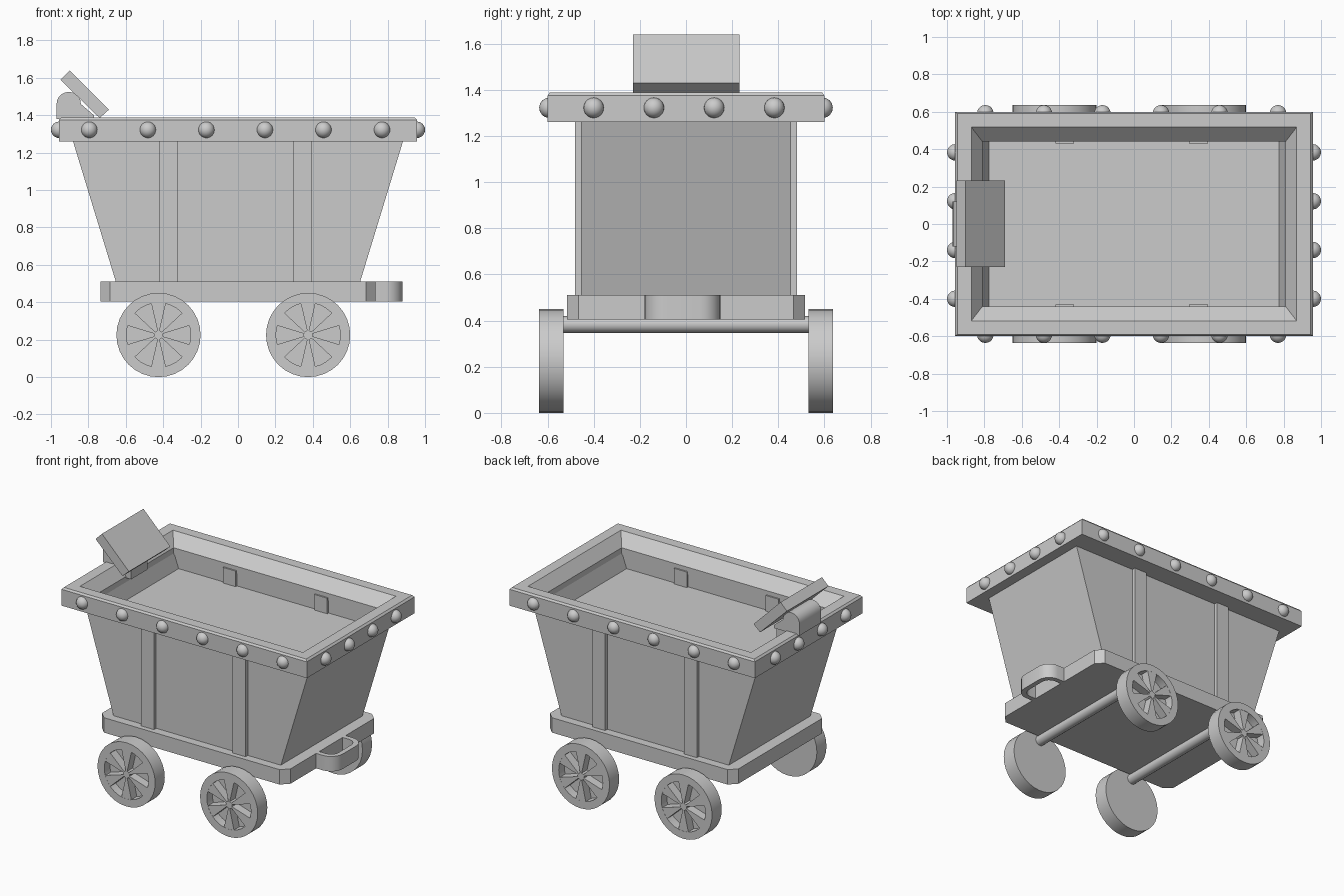
import bpy, bmesh, math
from mathutils import Vector

cube = bpy.data.objects.get("Cube")
if cube:
    bpy.data.objects.remove(cube, do_unlink=True)

GREY = (0.6, 0.6, 0.6, 1.0)
grey = bpy.data.materials.new("plain grey")
grey.use_nodes = True
grey.diffuse_color = GREY
for node in grey.node_tree.nodes:
    if node.type == 'BSDF_PRINCIPLED':
        node.inputs["Base Color"].default_value = GREY


def finish(name, bm, smooth=False):
    bmesh.ops.recalc_face_normals(bm, faces=bm.faces)
    mesh = bpy.data.meshes.new(name)
    bm.to_mesh(mesh)
    bm.free()
    mesh.materials.append(grey)
    if smooth:
        mesh.polygons.foreach_set("use_smooth", [True] * len(mesh.polygons))
        mesh.set_sharp_from_angle(angle=math.radians(35))
    obj = bpy.data.objects.new(name, mesh)
    bpy.context.collection.objects.link(obj)
    return obj


def loft(name, rings, closed=False, smooth=False):
    """Skin a list of point rings; cap the ends, or join last ring to first."""
    bm = bmesh.new()
    loops = [[bm.verts.new(p) for p in ring] for ring in rings]
    pairs = list(zip(loops, loops[1:]))
    if closed:
        pairs.append((loops[-1], loops[0]))
    else:
        bm.faces.new(loops[0])
        bm.faces.new(loops[-1])
    n = len(loops[0])
    for a, b in pairs:
        for i in range(n):
            j = (i + 1) % n
            bm.faces.new((a[i], a[j], b[j], b[i]))
    return finish(name, bm, smooth)


def rect(hx, hy, z):
    return [(-hx, -hy, z), (hx, -hy, z), (hx, hy, z), (-hx, hy, z)]


def circle(r, x, y, z, n=32):
    return [(x + r * math.cos(math.tau * i / n), y, z + r * math.sin(math.tau * i / n))
            for i in range(n)]


def prism(name, pts, lo, hi, axis, smooth=False):
    """Extrude a flat outline along y (points are x, z) or z (points are x, y)."""
    def place(p, t):
        return (p[0], t, p[1]) if axis == 'y' else (p[0], p[1], t)
    return loft(name, [[place(p, t) for p in pts] for t in (lo, hi)], smooth=smooth)


def box(name, x0, x1, y0, y1, z0, z1):
    return prism(name, [(x0, y0), (x1, y0), (x1, y1), (x0, y1)], z0, z1, 'z')


def arc(cx, cy, r, start, end, n=6):
    return [(cx + r * math.cos(math.radians(start + (end - start) * i / n)),
             cy + r * math.sin(math.radians(start + (end - start) * i / n)))
            for i in range(n + 1)]


# Tub: tapered ends, upright sides, shallow filled inside
loft("tub", [rect(0.65, 0.455, 0.5), rect(0.885, 0.455, 1.27),
             rect(0.81, 0.445, 1.27), rect(0.775, 0.445, 1.17)])

# Rim: frame with a sloping inner lip
loft("rim", [rect(0.957, 0.6, 1.26), rect(0.957, 0.6, 1.375), rect(0.945, 0.59, 1.388),
             rect(0.87, 0.518, 1.388), rect(0.81, 0.44, 1.31), rect(0.81, 0.44, 1.26)],
     closed=True)

# Side straps
for side in (-1, 1):
    y0, y1 = sorted((side * 0.43, side * 0.48))
    for x in (-0.37, 0.345):
        box("side_strap", x - 0.05, x + 0.05, y0, y1, 0.5, 1.28)

# Chassis with clipped corners
L, W, C = 0.735, 0.515, 0.05
prism("chassis", [(-L, -W + C), (-L + C, -W), (L - C, -W), (L, -W + C),
                  (L, W - C), (L - C, W), (-L + C, W), (-L, W - C)], 0.405, 0.51, 'z')


# Coupling loop on the end of the chassis
def half_loop(half, end, r):
    return ([(0.72, -half)] + arc(end - r, r - half, r, -90, 0)
            + arc(end - r, half - r, r, 0, 90) + [(0.72, half)])


loop_outline = half_loop(0.165, 0.88, 0.09) + half_loop(0.13, 0.845, 0.06)[::-1]
prism("coupling_loop", [(x, y - 0.015) for x, y in loop_outline], 0.405, 0.51, 'z', True)

# Wheels with six recessed windows, and axles
WHEEL_Z, R = 0.225, 0.225
for x in (-0.425, 0.375):
    loft("axle", [circle(0.036, x, -0.54, 0.383, 16), circle(0.036, x, 0.54, 0.383, 16)],
         smooth=True)
    for side in (-1, 1):
        loft("wheel", [circle(r, x, side * y, WHEEL_Z) for r, y in
                       ((R, 0.53), (R, 0.637), (0.172, 0.637), (0.172, 0.575))], smooth=True)
        y0, y1 = sorted((side * 0.57, side * 0.636))
        for k in range(6):
            prism("wheel_spoke", [(x, WHEEL_Z)] +
                  arc(x, WHEEL_Z, 0.176, 60 * k + 17, 60 * k + 43, 3), y0, y1, 'y')
        loft("wheel_hub", [circle(0.025, x, side * y, WHEEL_Z, 12) for y in (0.57, 0.636)],
             smooth=True)

# Rivets around the rim
bm = bmesh.new()
bmesh.ops.create_uvsphere(bm, u_segments=20, v_segments=12, radius=0.044)
first = finish("rivet", bm, True)
spots = [(-0.795 + 0.313 * i, s * 0.592) for i in range(6) for s in (-1, 1)]
spots += [(s * 0.956, -0.4 + 0.261 * i) for i in range(4) for s in (-1, 1)]
for i, (x, y) in enumerate(spots):
    rivet = first
    if i:
        rivet = bpy.data.objects.new("rivet", first.data)
        bpy.context.collection.objects.link(rivet)
    rivet.location = Vector((x, y, 1.322))

# Tilted plate on a rounded support at one end
prism("tilted_plate", [(-0.95, 1.59), (-0.9, 1.64), (-0.69, 1.43), (-0.74, 1.385)],
      -0.23, 0.232, 'y')
prism("plate_support", [(-0.97, 1.38)] + arc(-0.905, 1.46, 0.065, 180, 0, 10)
      + [(-0.77, 1.4), (-0.77, 1.38)], -0.12, 0.12, 'y', True)
box("plate_bracket", -0.87, -0.77, -0.09, 0.09, 1.3, 1.4)
